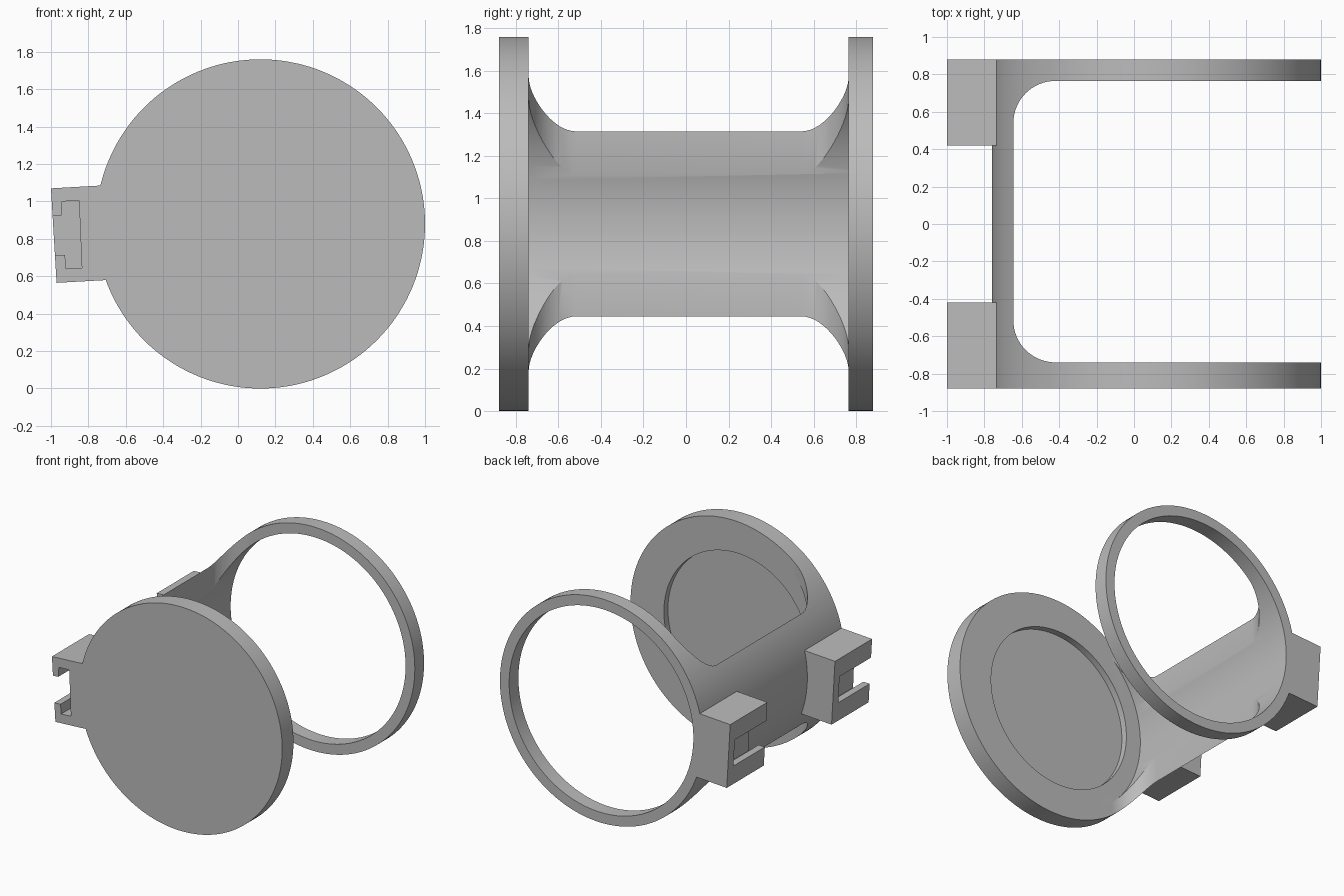
import bpy, bmesh, math
from mathutils import Vector

cube = bpy.data.objects.get("Cube")
if cube:
    bpy.data.objects.remove(cube, do_unlink=True)

CX, CZ, R, BORE = 0.12, 0.88, 0.88, 0.80      # main cylinder axis and radii
FRONT, BACK = -0.74, 0.765                    # inner faces of plate and ring

grey = bpy.data.materials.new("plain_grey")
grey.use_nodes = True
colour = (0.5, 0.5, 0.5, 1)
grey.diffuse_color = colour
grey.node_tree.nodes["Principled BSDF"].inputs["Base Color"].default_value = colour


def prism(name, points, low, high, axis="y"):
    """Extrude a flat outline along y (outline in x, z) or z (outline in x, y)."""
    place = (lambda a, b, d: (a, d, b)) if axis == "y" else (lambda a, b, d: (a, b, d))
    bm = bmesh.new()
    face = bm.faces.new([bm.verts.new(place(a, b, low)) for a, b in points])
    side = bmesh.ops.extrude_face_region(bm, geom=[face])["geom"]
    shift = Vector(place(0, 0, high - low))
    bmesh.ops.translate(bm, vec=shift, verts=[v for v in side if isinstance(v, bmesh.types.BMVert)])
    bmesh.ops.recalc_face_normals(bm, faces=bm.faces)
    mesh = bpy.data.meshes.new(name)
    bm.to_mesh(mesh)
    bm.free()
    mesh.materials.append(grey)
    obj = bpy.data.objects.new(name, mesh)
    bpy.context.collection.objects.link(obj)
    return obj


def arc(x, y, radius, start, end, steps):
    angles = [math.radians(start + (end - start) * i / steps) for i in range(steps + 1)]
    return [(x + radius * math.cos(a), y + radius * math.sin(a)) for a in angles]


def circle(x, z, radius, steps=144):
    return arc(x, z, radius, 0, 360, steps)[:-1]


def cut(obj, cutter):
    cutter.hide_render = True
    mod = obj.modifiers.new("cut", "BOOLEAN")
    mod.operation, mod.solver, mod.object = "DIFFERENCE", "EXACT", cutter
    graph = bpy.context.evaluated_depsgraph_get()
    mesh = bpy.data.meshes.new_from_object(obj.evaluated_get(graph))
    obj.modifiers.clear()
    obj.data = mesh
    bpy.data.objects.remove(cutter, do_unlink=True)


# Body: solid drum, hollowed from the back, leaving the front plate closed
body = prism("drum_body", circle(CX, CZ, R), -0.88, 0.88)
cut(body, prism("bore_cutter", circle(CX, CZ, BORE), FRONT, 1))

# Window: leaves the plate, the ring and a spine with rounded inner corners
EDGE, FILLET = -0.645, 0.225
window = [(1.2, FRONT), (1.2, BACK)]
window += arc(EDGE + FILLET, BACK - FILLET, FILLET, 90, 180, 16)
window += arc(EDGE + FILLET, FRONT + FILLET, FILLET, 180, 270, 16)
cut(body, prism("window_cutter", window, -0.2, 2, axis="z"))

# Shallow round recess inside the front plate
cut(body, prism("recess_cutter", circle(0.08, CZ, 0.63), FRONT - 0.05, FRONT + 0.03))

# Brackets: tilted blocks with a T slot open to the front and closed at the back
block = [(-1.0, 1.07), (-0.70, 1.087), (-0.70, 0.58), (-0.97, 0.565)]
slot = [(-1.05, 0.918), (-0.945, 0.925), (-0.94, 1.0), (-0.85, 1.005),
        (-0.835, 0.645), (-0.92, 0.64), (-0.925, 0.715), (-1.05, 0.71)]
brackets = []
for name, low in (("front_bracket", -0.88), ("back_bracket", 0.42)):
    bracket = prism(name, block, low, low + 0.46)
    cut(bracket, prism("slot_cutter", slot, low - 0.1, low + 0.39))
    brackets.append(bracket)

# Smooth the curved walls, keep the rims crisp
bpy.ops.object.select_all(action="DESELECT")
for obj in [body] + brackets:
    obj.select_set(True)
bpy.context.view_layer.objects.active = body
bpy.ops.object.shade_smooth_by_angle(angle=math.radians(25))
